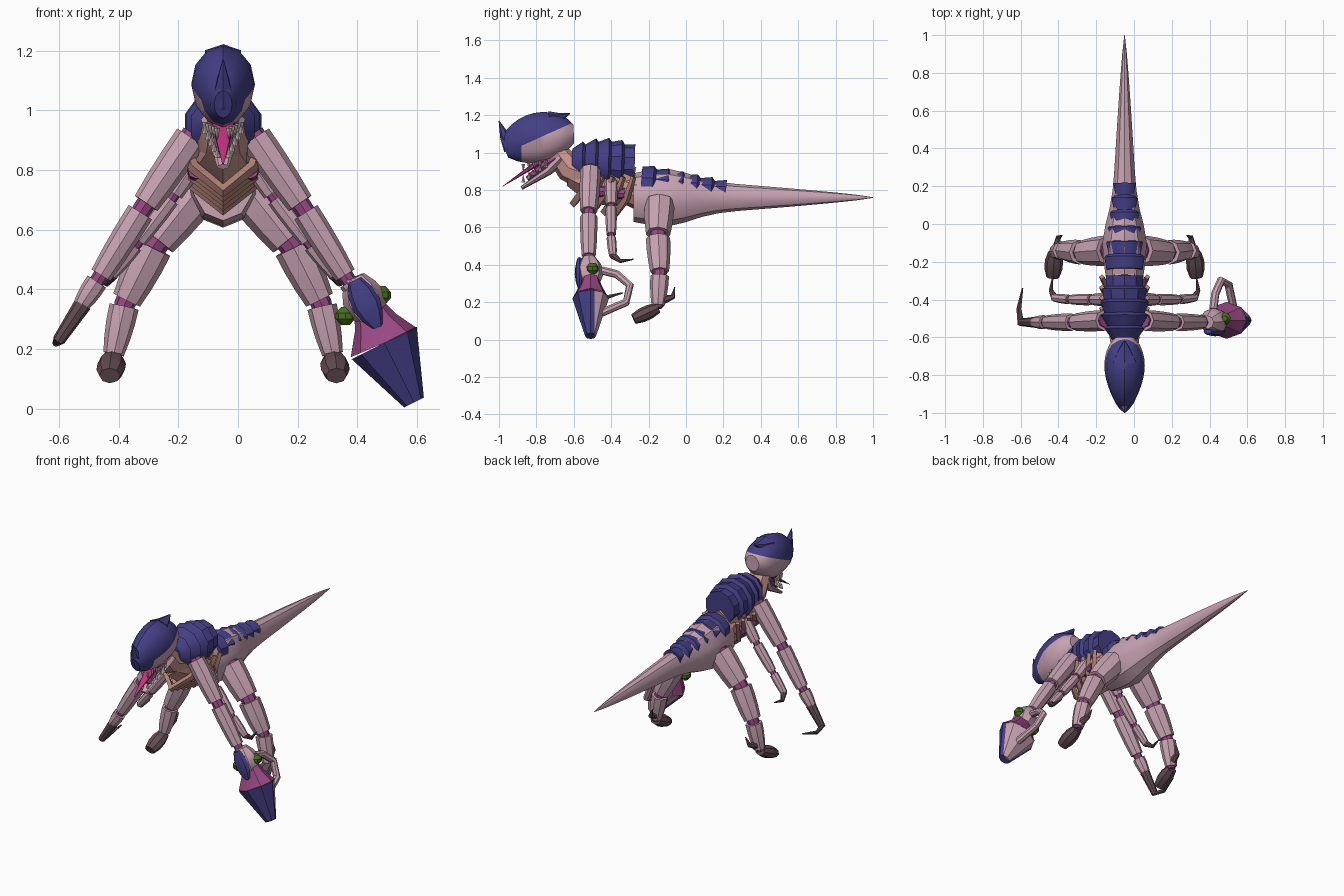
import bpy, bmesh, math
from mathutils import Vector

cube = bpy.data.objects.get("Cube")
if cube:
    bpy.data.objects.remove(cube, do_unlink=True)

MIDLINE = Vector((-.05, 0, 0))
UP, BACK, OUTWARD = Vector((0, 0, 1)), Vector((0, 1, 0)), Vector((.8, 0, .6))


def mix(a, b, t):
    return a + (b - a) * t


def linear(byte):
    c = byte / 255
    return ((c + .055) / 1.055) ** 2.4


def material(name, code):
    mat = bpy.data.materials.new(name)
    mat.use_nodes = True
    colour = [linear(byte) for byte in bytes.fromhex(code)] + [1]
    mat.diffuse_color = colour
    mat.node_tree.nodes["Principled BSDF"].inputs["Base Color"].default_value = colour
    return mat


SKIN = material("skin", "c8a3b2")
BLUE = material("armour blue", "443f86")
MAGENTA = material("joint magenta", "984884")
BROWN = material("rib brown", "b28276")
SALMON = material("neck salmon", "cb968e")
CLAW = material("claw", "624c52")
GREEN = material("gland green", "48701e")
PINK = material("tongue pink", "c43280")
TOOTH = material("tooth", "cdbeb6")


def loft(name, path, radii, mat, ref=UP, sides=8, side=1, cuts=(), paint=None):
    """Skin ellipses (across, along ref) placed on a path measured from the midline."""
    flip = Vector((side, 1, 1))
    points = [Vector(p) * flip + MIDLINE for p in path]
    bm = bmesh.new()
    rings = []
    for i, (point, (across, along)) in enumerate(zip(points, radii)):
        tangent = (points[min(i + 1, len(points) - 1)] - points[max(i - 1, 0)]).normalized()
        v = (ref * flip).normalized()
        v = (v - tangent * v.dot(tangent)).normalized()
        u = tangent.cross(v)
        turns = [math.tau * k / sides for k in range(sides)]
        rings.append([bm.verts.new(point + u * across * math.sin(a) + v * along * math.cos(a))
                      for a in turns])
    for near, far in zip(rings, rings[1:]):
        for k in range(sides):
            bm.faces.new((near[k - 1], near[k], far[k], far[k - 1]))
    bm.faces.new(rings[0])
    bm.faces.new(rings[-1])
    for spot, normal in cuts:
        bmesh.ops.bisect_plane(bm, geom=bm.verts[:] + bm.edges[:] + bm.faces[:],
                               plane_co=spot, plane_no=normal)
    bmesh.ops.recalc_face_normals(bm, faces=bm.faces[:])
    mesh = bpy.data.meshes.new(name)
    mesh.materials.append(mat)
    if paint:
        mesh.materials.append(paint[0])
        for face in bm.faces:
            face.material_index = int(paint[1](face.calc_center_median()))
    bm.to_mesh(mesh)
    bm.free()
    part = bpy.data.objects.new(name, mesh)
    bpy.context.collection.objects.link(part)
    bpy.ops.object.select_all(action="DESELECT")
    part.select_set(True)
    bpy.context.view_layer.objects.active = part
    bpy.ops.object.shade_smooth_by_angle(angle=math.radians(35))


def taper(name, path, start, end, mat, flat=1, bulge=0, **options):
    """Loft whose radius runs from start to end, with an optional swelling between."""
    steps = [i / (len(path) - 1) for i in range(len(path))]
    sizes = [mix(start, end, t) + bulge * math.sin(math.pi * t) for t in steps]
    loft(name, path, [(r, r * flat) for r in sizes], mat, **options)


def span(a, b, count):
    return [mix(Vector(a), Vector(b), i / (count - 1)) for i in range(count)]


def armour(name, a, b, plates, start, end, bulge, flat):
    """Overlapping plates, each rising toward the back."""
    path, radii = [], []
    for i in range(plates):
        for rise in (0, .8):
            t = (i + rise) / plates
            r = mix(start, end, t) + bulge * math.sin(math.pi * t) - (0 if rise else .02)
            path.append(mix(Vector(a), Vector(b), t))
            radii.append((r, r * flat))
    loft(name, path, radii, BLUE, sides=10)


def limb(name, joints, start, end, side):
    """Skin bones over a thinner core that shows at the joints."""
    joints = [Vector(j) for j in joints]
    last = len(joints) - 1
    taper(name + "_joints", joints, start * .7, end * .7, MAGENTA, ref=OUTWARD, side=side)
    for i, (a, b) in enumerate(zip(joints, joints[1:])):
        taper(f"{name}_bone_{i + 1}", span(mix(a, b, .05), mix(a, b, .93), 4),
              mix(start, end, i / last), mix(start, end, (i + 1) / last), SKIN,
              bulge=end * .12, ref=OUTWARD, side=side)


# Pelvis swelling that runs into the long tail
stations = [-.28 + 1.28 * i / 14 for i in range(15)]
sizes = [.09 * max(1 - y, 0) ** .8 + .055 * math.exp(-(y + .1) ** 2 / .03) + .002
         for y in stations]
loft("pelvis_and_tail", [(0, y, .76) for y in stations], [(r * .8, r) for r in sizes],
     SKIN, sides=10)

# Trunk and neck
taper("waist", span((0, -.36, .83), (0, -.22, .78), 2), .08, .1, SALMON, sides=10)
taper("ribcage", span((0, -.62, .9), (0, -.29, .82), 5), .06, .08, SALMON,
      flat=1.3, bulge=.035, sides=6)
taper("neck", [(0, -.69, 1), (0, -.63, .92), (0, -.52, .88)], .06, .09, SALMON)

# Plated back
armour("chest_armour", (0, -.61, .95), (0, -.26, .94), 5, .09, .1, .04, 1)
armour("rump_armour", (0, -.24, .84), (0, .23, .8), 6, .12, .06, 0, .85)

# V-shaped ribs with muscle at the sides
for i in range(5):
    y, z = -.56 + i * .055, .73 - i * .015
    taper(f"rib_{i + 1}", [(.12, y + .06, .87), (.1, y + .02, z + .08), (0, y - .04, z),
                           (-.1, y + .02, z + .08), (-.12, y + .06, .87)],
          .015, .015, BROWN, bulge=.008, ref=BACK, sides=4)

# Skull: a sloped line parts the hood from the cheeks, an upright one the beak
steps = [i / 10 for i in range(11)]
heights = [.05 + .085 * math.sin(math.pi * t) ** .7 for t in steps]
loft("skull", [(0, -.6 - .37 * t, 1.1 - .08 * t * t) for t in steps],
     [(h * (.95 - .35 * t), h) for h, t in zip(heights, steps)], SKIN, sides=12,
     cuts=[((0, -.85, 1.05), (0, -.45, 1)), ((0, -.88, 0), BACK)],
     paint=(BLUE, lambda c: c.z > 1.05 + .45 * (c.y + .85) or c.y < -.88))
taper("nose_horn", [(0, -.93, 1.03), (0, -.97, 1.09), (0, -1, 1.17)], .05, .002, BLUE,
      ref=BACK, sides=6)
taper("hood_crest", [(0, -.73, 1.18), (0, -.67, 1.19), (0, -.62, 1.21)], .07, .005, BLUE,
      flat=.6, sides=6)

# Jaw, mouth and tongue
taper("lower_jaw", [(0, -.67, .97), (0, -.74, .9), (0, -.88, .81)], .075, .02, SKIN, flat=.5)
taper("mouth_lining", [(0, -.68, .98), (0, -.76, .93), (0, -.85, .86)], .06, .02, MAGENTA,
      flat=.6)
taper("tongue", [(0, -.74, .98), (0, -.86, .9), (0, -.98, .82)], .05, .003, PINK,
      flat=.4, sides=6)

for side, tag in ((1, "left"), (-1, "right")):
    taper(f"{tag}_rib_muscle", span((.09, -.53, .8), (.09, -.33, .78), 2), .03, .03,
          MAGENTA, side=side)
    for i in range(5):
        d, y = .06 - .01 * i, -.75 - .03 * i
        low, high = .92 - .02 * i, .96 - .005 * i
        for row, root, tip in (("lower", low, low + .04), ("upper", high, high - .04)):
            taper(f"{tag}_{row}_tooth", [(d, y, root), (d, y, tip)], .01, .001, TOOTH,
                  ref=BACK, sides=4, side=side)

    # Three pairs of limbs
    limb(f"{tag}_front_arm", [(.1, -.51, .92), (.27, -.52, .67), (.42, -.52, .43),
                              (.48, -.52, .34)], .055, .028, side)
    limb(f"{tag}_middle_arm", [(.08, -.4, .85), (.17, -.4, .71), (.29, -.4, .55),
                               (.38, -.39, .44)], .035, .02, side)
    limb(f"{tag}_hind_leg", [(.08, -.14, .74), (.23, -.15, .55), (.33, -.14, .35),
                             (.37, -.15, .17)], .08, .035, side)
    taper(f"{tag}_middle_claw", [(.37, -.39, .45), (.39, -.35, .42), (.38, -.28, .43)],
          .02, .003, CLAW, ref=OUTWARD, side=side)
    taper(f"{tag}_hoof", span((.37, -.15, .17), (.38, -.28, .11), 4), .035, .035, CLAW,
          flat=.8, bulge=.015, side=side)
    taper(f"{tag}_heel_spur", [(.36, -.13, .21), (.35, -.07, .23), (.33, -.06, .28)],
          .025, .003, CLAW, ref=OUTWARD, sides=6, side=side)

# Right hand ends in a hooked claw
taper("right_hand_claw", [(.47, -.52, .35), (.55, -.52, .23), (.56, -.45, .22),
                          (.54, -.34, .25)], .03, .004, CLAW, ref=OUTWARD, side=-1)

# Left hand carries a flared living gun
taper("gun_grip", span((.44, -.52, .44), (.5, -.51, .3), 5), .035, .05, SKIN,
      bulge=.03, ref=BACK)
taper("gun_flare", span((.48, -.51, .36), (.54, -.51, .22), 3), .045, .122, MAGENTA,
      flat=.8, bulge=-.01, ref=BACK)
taper("gun_barrel", span((.54, -.51, .22), (.64, -.51, .02), 4), .122, .037, BLUE,
      flat=.8, ref=BACK, cuts=[((0, -.49, 0), BACK)], paint=(SKIN, lambda c: c.y > -.49))
taper("gun_top_plate", span((.44, -.57, .43), (.52, -.57, .27), 5), .025, .015, BLUE,
      flat=.5, bulge=.03, ref=BACK)
taper("gun_handle", [(.47, -.45, .37), (.48, -.37, .35), (.51, -.3, .29), (.55, -.32, .2),
                     (.58, -.46, .14)], .022, .022, SKIN, ref=OUTWARD)
for name, spot in (("upper_gland", (.53, -.5, .38)), ("lower_gland", (.41, -.51, .31))):
    centre = Vector(spot)
    taper(name, span(centre - UP * .03, centre + UP * .03, 4), .015, .015, GREEN,
          bulge=.02, ref=BACK)
